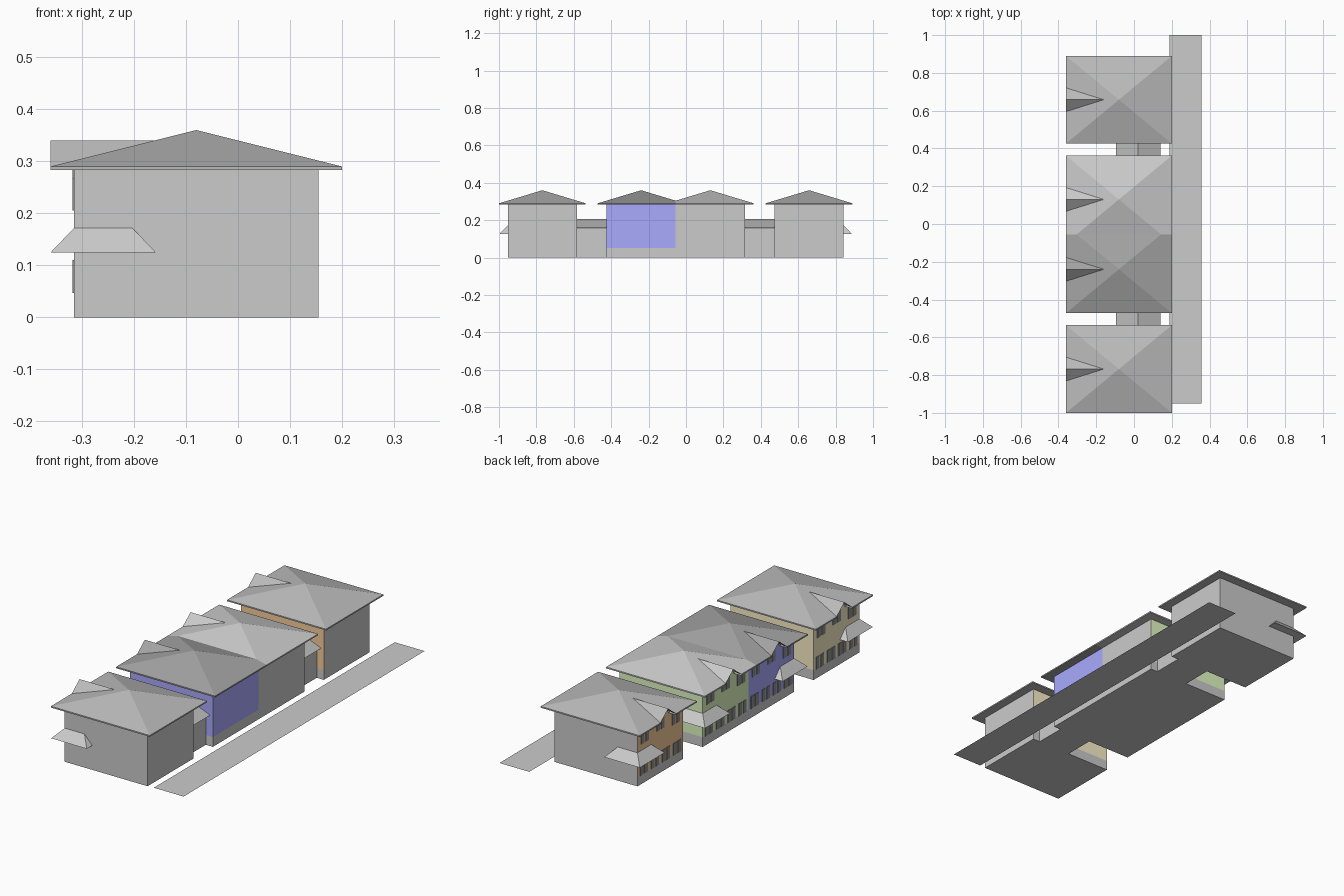
import bpy, bmesh
from mathutils import Vector

if "Cube" in bpy.data.objects:
    bpy.data.objects.remove(bpy.data.objects["Cube"])

XF, XB = -0.315, 0.155          # front and back wall planes
EX0, EX1 = -0.36, 0.2           # eaves
HW, HR = 0.185, 0.232           # wall and roof half widths
DW = 0.063                      # dormer half width
CX = (EX0 + EX1) / 2


def material(name, rgb):
    m = bpy.data.materials.new(name)
    m.diffuse_color = (*rgb, 1)
    m.use_nodes = True
    m.node_tree.nodes["Principled BSDF"].inputs["Base Color"].default_value = m.diffuse_color
    return m


def build(name, verts, faces, mats=(), index=None, cut=None):
    bm = bmesh.new()
    vs = [bm.verts.new(v) for v in verts]
    for i, f in enumerate(faces):
        face = bm.faces.new([vs[k] for k in f])
        if index:
            face.material_index = index[i]
    bmesh.ops.recalc_face_normals(bm, faces=bm.faces)
    if cut:
        y, side = cut
        bmesh.ops.bisect_plane(bm, geom=bm.verts[:] + bm.edges[:] + bm.faces[:],
                               plane_co=(0, y, 0), plane_no=(0, side, 0), clear_outer=True)
    me = bpy.data.meshes.new(name)
    bm.to_mesh(me)
    bm.free()
    for m in mats:
        me.materials.append(m)
    ob = bpy.data.objects.new(name, me)
    bpy.context.collection.objects.link(ob)
    return ob


BOX = [(0, 1, 2, 3), (4, 5, 6, 7), (0, 1, 5, 4), (1, 2, 6, 5), (2, 3, 7, 6), (3, 0, 4, 7)]


def box_verts(x0, x1, y0, y1, z0, z1):
    return [(x, y, z) for z in (z0, z1) for x, y in ((x0, y0), (x1, y0), (x1, y1), (x0, y1))]


wall = material("wall_grey", (0.8, 0.8, 0.8))
glass = material("window_dark", (0.28, 0.28, 0.28))
roof_mid = material("roof_mid", (0.5, 0.5, 0.5))
roof_dark = material("roof_dark", (0.37, 0.37, 0.37))
roof_light = material("roof_light", (0.63, 0.63, 0.63))


def walls(name, yc, paint, sides):
    # grey plinth, painted upper storey, gable above the front wall
    v, f, idx = [], [], []
    for y0, z0, z1, up in ((yc - HW, 0, 0.05, 0), (yc - HW, 0.05, 0.285, 1)):
        n = len(v)
        v += box_verts(XF, XB, y0, y0 + 2 * HW, z0, z1)
        for k, tag in ((0, "bottom"), (2, "-y"), (3, "+x"), (4, "+y"), (5, "-x")):
            if k == 0 and up:
                continue
            f.append([n + q for q in BOX[k]])
            idx.append(int(up and tag in sides))
    n = len(v)
    v += [(XF, yc - DW, 0.285), (XF, yc + DW, 0.285), (XF, yc + DW, 0.29),
          (XF, yc, 0.34), (XF, yc - DW, 0.29)]
    f.append(range(n, n + 5))
    idx.append(1)
    build(name, v, f, (wall, paint), idx)


def roof(name, yc, mat, cut):
    # pyramid roof with a front notch for the dormer, fascia and soffit
    ring = [(EX0, DW), (EX0, HR), (EX1, HR), (EX1, -HR), (EX0, -HR), (EX0, -DW)]
    v = [(x, yc + y, 0.29) for x, y in ring] + [(x, yc + y, 0.283) for x, y in ring]
    v += [(CX, yc, 0.36), (-0.16, yc, 0.34), (EX0, yc, 0.34),
          (XF, yc + DW, 0.283), (XF, yc - DW, 0.283)]
    f = [(0, 1, 12, 13), (13, 12, 4, 5), (1, 2, 12), (2, 3, 12), (3, 4, 12),
         (0, 13, 14), (5, 14, 13),
         (6, 7, 8, 9, 10, 11, 16, 15)]
    f += [(k, k + 1, k + 7, k + 6) for k in range(5)]
    build(name, v, f, (mat,), cut=cut)


def awning(name, yc, s):
    # hipped canopy wrapped round the outer front corner
    o, lo, hi, d = 0.045, 0.125, 0.172, 0.112
    yw = yc + s * HW
    pts = [((d + o, 0), (d, 0)), ((d + o, o), (d, 0)), ((-o, o), (0, 0)),
           ((-o, -d - o), (0, -d)), ((0, -d - o), (0, -d))]
    low = [(XF + a[0], yw + s * a[1], lo) for a, _ in pts] + [(XF, yw, lo)]
    top = [(XF + x, yw + s * y, hi) for x, y in ((d, 0), (0, 0), (0, -d))]
    f = [(0, 1, 6), (1, 2, 7, 6), (2, 3, 8, 7), (3, 4, 8), (0, 1, 2, 5), (5, 2, 3, 4)]
    build(name, low + top, f, (wall,))


def windows(name, yc):
    # paired sashes: lower row, upper row, taller pair under the gable
    v, f = [], []
    rows = [(o, 0.047, 0.11) for o in (-0.135, -0.045, 0.045, 0.135)]
    rows += [(-0.125, 0.205, 0.268), (0, 0.222, 0.288), (0.125, 0.205, 0.268)]
    for o, z0, z1 in rows:
        for p in (-0.018, 0.018):
            n, y = len(v), yc + o + p
            v += box_verts(XF - 0.003, XF, y - 0.013, y + 0.013, z0, z1)
            f += [[n + q for q in b] for b in BOX]
    build(name, v, f, (glass,))


houses = [
    ("tan", -0.768, (0.97, 0.88, 0.58), ("-x", "+y"), roof_mid, -1, None),
    ("blue", -0.24, (0.4, 0.4, 1.0), ("-x", "-y", "+x"), roof_dark, -1, (-0.055, 1)),
    ("green", 0.13, (0.75, 0.95, 0.55), ("-x", "+y"), roof_light, 1, (-0.055, -1)),
    ("orange", 0.658, (0.95, 0.62, 0.33), ("-x", "-y"), roof_mid, 1, None),
]
for n, yc, rgb, sides, rm, s, cut in houses:
    walls(n + "_house_walls", yc, material(n + "_paint", rgb), sides)
    roof(n + "_house_roof", yc, rm, cut)
    awning(n + "_house_awning", yc, s)
    windows(n + "_house_windows", yc)

# low gabled links between the houses
for i, (y0, y1) in enumerate(((-0.583, -0.425), (0.315, 0.473))):
    build(f"link_walls_{i}", box_verts(-0.07, 0.115, y0, y1, 0, 0.16), BOX, (wall,))
    prof = [(-0.095, 0.158), (0.14, 0.158), (0.022, 0.205)]
    build(f"link_roof_{i}", [(x, y, z) for y in (y0, y1) for x, z in prof],
          [(0, 1, 2), (3, 4, 5), (0, 1, 4, 3), (1, 2, 5, 4), (2, 0, 3, 5)], (roof_mid,))

# flat path behind the row
build("path", [(0.188, -0.95, 0), (0.357, -0.95, 0), (0.357, 1, 0), (0.188, 1, 0)],
      [(0, 1, 2, 3)], (wall,))
